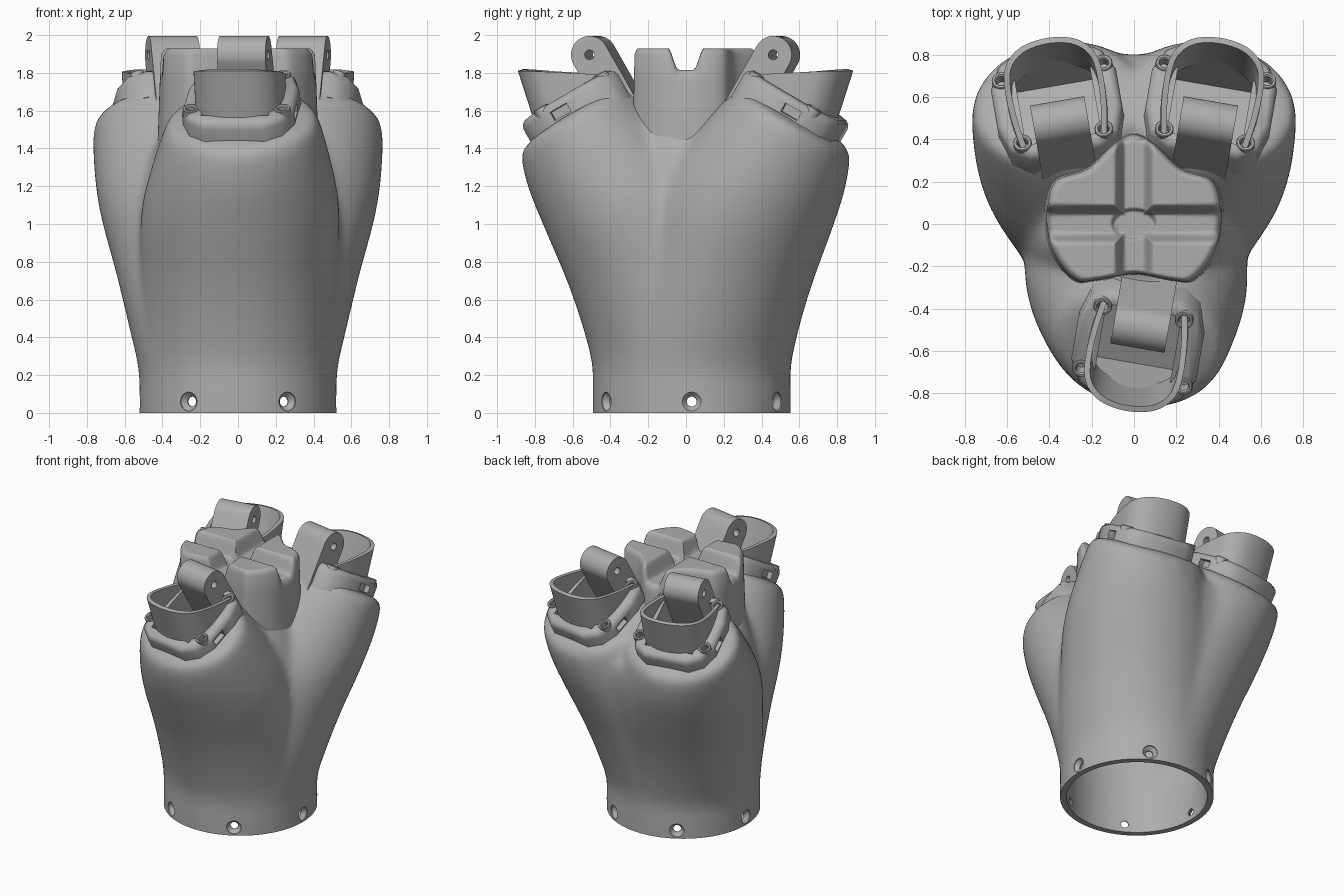
import bpy, bmesh, math
from mathutils import Vector, Matrix

cube = bpy.data.objects.get("Cube")
if cube:
    bpy.data.objects.remove(cube, do_unlink=True)

grey = bpy.data.materials.new("matte grey")
grey.use_nodes = True
COLOUR = (0.42, 0.42, 0.42, 1)
grey.diffuse_color = COLOUR
grey.node_tree.nodes["Principled BSDF"].inputs["Base Color"].default_value = COLOUR


def loft(name, rings, matrix=Matrix(), wrap=False):
    """Skin equal-length closed rings; cap the ends unless the rings wrap."""
    bm = bmesh.new()
    rows = [[bm.verts.new(matrix @ Vector(p)) for p in ring] for ring in rings]
    n = len(rows[0])
    pairs = list(zip(rows, rows[1:])) + ([(rows[-1], rows[0])] if wrap else [])
    for a, b in pairs:
        for i in range(n):
            j = (i + 1) % n
            bm.faces.new((a[i], a[j], b[j], b[i]))
    if not wrap:
        bm.faces.new(rows[0])
        bm.faces.new(rows[-1])
    bmesh.ops.recalc_face_normals(bm, faces=bm.faces)
    mesh = bpy.data.meshes.new(name)
    bm.to_mesh(mesh)
    bm.free()
    mesh.materials.append(grey)
    obj = bpy.data.objects.new(name, mesh)
    bpy.context.collection.objects.link(obj)
    return obj


def lathe(name, profile, matrix=Matrix(), wrap=False, n=32):
    angles = [math.tau * i / n for i in range(n)]
    rings = [[(r * math.cos(a), r * math.sin(a), z) for a in angles] for r, z in profile]
    return loft(name, rings, matrix, wrap)


def prism(name, outline, levels, matrix=Matrix()):
    """Extrude an outline through (height, scale) levels."""
    return loft(name, [[(x * s, y * s, z) for x, y in outline] for z, s in levels], matrix)


def box(name, x, y, z, matrix=Matrix()):
    outline = [(x[0], y[0]), (x[1], y[0]), (x[1], y[1]), (x[0], y[1])]
    return prism(name, outline, [(z[0], 1), (z[1], 1)], matrix)


def spline(points, steps, closed=False):
    """Catmull-Rom curve through tuples of any length."""
    n, out = len(points), []
    for i in range(n if closed else n - 1):
        ids = [(i + k) % n if closed else min(max(i + k, 0), n - 1) for k in (-1, 0, 1, 2)]
        quad = [points[k] for k in ids]
        for s in range(steps):
            t = s / steps
            out.append(tuple(b + t / 2 * (c - a + t * (2 * a - 5 * b + 4 * c - d
                             + t * (3 * (b - c) + d - a))) for a, b, c, d in zip(*quad)))
    return out if closed else out + [tuple(points[-1])]


def mirrored(half):
    return half + [(-x, y) for x, y in reversed(half) if abs(x) > 1e-6]


def activate(obj):
    bpy.ops.object.select_all(action='DESELECT')
    obj.select_set(True)
    bpy.context.view_layer.objects.active = obj


def join(parts):
    activate(parts[0])
    for part in parts:
        part.select_set(True)
    bpy.ops.object.join()
    return parts[0]


def finish(obj, cutters=(), angle=35):
    """Cut, apply the modifiers and shade."""
    for cutter in cutters:
        cutter.hide_render = True
        mod = obj.modifiers.new("cut", 'BOOLEAN')
        mod.operation, mod.solver, mod.object = 'DIFFERENCE', 'EXACT', cutter
    activate(obj)
    bpy.ops.object.convert(target='MESH')
    bpy.ops.object.shade_smooth_by_angle(angle=math.radians(angle))


BASE = Vector((0, 0.03, 0))
TILT = math.radians(30)
# seat of each finger: position and horizontal outward direction
SEATS = [("front", Vector((0.02, -0.565, 0)), Vector((-0.17, -0.98, 0))),
         ("back_right", Vector((-0.36, 0.56, 0)), Vector((-0.17, 0.98, 0))),
         ("back_left", Vector((0.36, 0.56, 0)), Vector((0.17, 0.98, 0)))]
# webs between the lobes: position, outward direction, height, width
WEBS = [(Vector((0, 0.5, 0)), Vector((0, 1, 0)), 0.97, 0.95),
        (Vector((0.12, -0.05, 0)), Vector((1, 0, 0)), 1.07, 0.55),
        (Vector((-0.12, -0.05, 0)), Vector((-1, 0, 0)), 1.07, 0.55)]

# lobe sections: travel to seat, height, outward radius, side radius, tilt
SECTIONS = [(0, -0.15, 0.523, 0.523, 0), (0, 0.2, 0.523, 0.523, 0), (0.07, 0.42, 0.52, 0.525, 2),
            (0.25, 0.74, 0.51, 0.525, 6), (0.5, 1.08, 0.49, 0.525, 13),
            (0.78, 1.336, 0.425, 0.47, 21), (1, 1.53, 0.35, 0.405, 30),
            (1, 1.57, 0.31, 0.36, 30), (1, 1.585, 0.25, 0.3, 30)]


def lobe(seat, out, height=1.0, width=1.0, sections=SECTIONS, inset=0.0):
    rings = []
    for f, z, ro, rs, tilt in spline(sections, 5):
        a = math.radians(tilt)
        t = out * math.cos(a) - Vector((0, 0, math.sin(a)))
        side = Vector((-out.y, out.x, 0))
        h = z if z < 0.3 else 0.3 + (z - 0.3) * height
        rs *= 1 - (1 - width) * f
        c = BASE.lerp(seat, f) + Vector((0, 0, h))
        c.x = seat.x * max(f, 0) ** 0.8
        rings.append([c + t * (ro - inset) * math.cos(u) + side * (rs - inset) * math.sin(u)
                      for u in (math.tau * k / 64 for k in range(64))])
    return loft("palm_body", rings)


def fused(**options):
    """Three lobes and their webs as one smooth skin."""
    parts = [lobe(p, d.normalized(), **options) for _, p, d in SEATS]
    parts += [lobe(*web, **options) for web in WEBS]
    skin = join(parts)
    remesh = skin.modifiers.new("fuse", 'REMESH')
    remesh.mode, remesh.voxel_size = 'VOXEL', 0.024
    soften = skin.modifiers.new("soften", 'SMOOTH')
    soften.factor, soften.iterations = 0.5, 16
    return skin


# palm body, its hollow, flat foot and wrist bore
body = fused()
cavity = fused(sections=SECTIONS[1:6], inset=0.05)
cavity.name = "cavity_cutter"
centre = Matrix.Translation(BASE)
body_cutters = [cavity, box("foot_cutter", (-1, 1), (-1, 1), (-0.5, 0)),
                lathe("bore_cutter", [(0.48, -0.1), (0.48, 0.31)], centre, n=64)]
cutters = []

# six countersunk screw holes around the wrist
holes = []
for k in range(6):
    m = (Matrix.Translation(BASE + Vector((0, 0, 0.06))) @ Matrix.Rotation(k * math.tau / 6, 4, 'Z')
         @ Matrix.Rotation(math.pi / 2, 4, 'Y'))
    holes.append(lathe("drill", [(0.026, 0.4), (0.026, 0.488), (0.05, 0.515), (0.05, 0.6)], m))

# finger sockets
PLATE = mirrored([(0.16, 0.27), (0.25, 0.21), (0.3, 0.1), (0.3, -0.12), (0.26, -0.25), (0.17, -0.31)])
SLEEVE = mirrored([(0.19, -0.25), (0.215, -0.1), (0.22, 0.05), (0.195, 0.14), (0.12, 0.2), (0, 0.22)])
for label, seat, out in SEATS:
    out = out.normalized()
    up = out * math.sin(TILT) + Vector((0, 0, math.cos(TILT)))
    along = out * math.cos(TILT) - Vector((0, 0, math.sin(TILT)))
    frame = Matrix((along.cross(up), along, up)).transposed().to_4x4()
    frame.translation = seat + Vector((0, 0, 1.57))

    # base plate with opening, side slots and screw bores
    pocket = box("pocket_cutter", (-0.18, 0.18), (-0.25, 0.19), (-0.14, 0.4), frame)
    cuts = []
    screws = [(sx * x, y) for sx in (-1, 1) for x, y in ((0.195, -0.235), (0.245, 0.12))]
    for sx in (-1, 1):
        cuts.append(box("slot_cutter", sorted((sx * 0.26, sx * 0.4)), (-0.02, 0.08), (0.02, 0.07), frame))
    for x, y in screws:
        at = frame @ Matrix.Translation((x, y, 0))
        cuts.append(lathe("bore", [(0.026, 0.06), (0.026, 0.25)], at))
        boss = lathe(label + "_screw_boss", [(0.024, 0.07), (0.044, 0.07), (0.044, 0.118),
                     (0.04, 0.123), (0.03, 0.123), (0.024, 0.115)], at, True)
        finish(boss)
    plate = prism(label + "_socket_plate", PLATE,
                  [(-0.06, 1), (0.075, 1), (0.1, 0.97), (0.115, 0.9)], frame)
    finish(plate, [pocket] + cuts, 40)
    holes.append(pocket)
    cutters += cuts

    # U-shaped sleeve with a sloping rim
    rows = [[], []]
    bm = bmesh.new()
    for x, y in spline(SLEEVE, 6):
        top = 0.27 + 0.577 * (y - 0.05)
        rows[0].append(bm.verts.new(frame @ Vector((x, y, 0.02))))
        rows[1].append(bm.verts.new(frame @ Vector((x, y - 0.2 * top, top))))
    low, high = rows
    for i in range(len(low) - 1):
        bm.faces.new((low[i], low[i + 1], high[i + 1], high[i]))
    mesh = bpy.data.meshes.new(label + "_sleeve")
    bm.to_mesh(mesh)
    bm.free()
    mesh.materials.append(grey)
    sleeve = bpy.data.objects.new(label + "_sleeve", mesh)
    bpy.context.collection.objects.link(sleeve)
    wall = sleeve.modifiers.new("wall", 'SOLIDIFY')
    wall.thickness, wall.offset = 0.028, 0
    finish(sleeve)

    # hinge knuckle: rounded tab with a pin hole
    hy, hz, hr = -0.23, 0.243, 0.1
    arc = [math.pi * k / 20 for k in range(21)]
    tab = [(hy + hr * math.cos(a), hz + hr * math.sin(a)) for a in arc]
    tab += [(hy - hr, -0.1), (hy + hr, -0.1)]
    knuckle = loft(label + "_hinge_knuckle", [[(x, y, z) for y, z in tab] for x in (-0.13, 0.13)], frame)
    pin = lathe("pin_cutter", [(0.026, -0.3), (0.026, 0.3)], frame
                @ Matrix.Translation((0, hy, hz)) @ Matrix.Rotation(math.pi / 2, 4, 'Y'))
    finish(knuckle, [pin])
    cutters.append(pin)

body_cutters.append(join(holes))
finish(body, body_cutters)
for o in cutters + body_cutters:
    bpy.data.objects.remove(o, do_unlink=True)


# centre pad: shaped column with crossed grooves and a dished middle
def groove(u):
    t = min(max((0.095 - abs(u)) / 0.055, 0), 1)
    return t * t * (3 - 2 * t)


def pad_height(x, y, k):
    dish = min(1, max(0, 3 - 3 * (x / 0.11) ** 2 - 3 * (y / 0.075) ** 2))
    rim = max(0, (k - 0.9) / 0.1)
    return 1.93 - 0.115 * max(groove(x), groove(y)) - 0.03 * dish - 0.035 * rim ** 3


PAD = mirrored([(0, 0.42), (0.1, 0.37), (0.22, 0.26), (0.37, 0.2), (0.41, 0.05),
                (0.38, -0.13), (0.28, -0.26), (0.18, -0.265), (0, -0.235)])
outline = spline(PAD, 12, True)
pad_rings = [[(x * 1.04, y * 1.04, 1.4) for x, y in outline],
             [(x * 1.01, y * 1.01, 1.75) for x, y in outline]]
STEPS = 60
for step in range(STEPS, 0, -1):
    k = step / STEPS
    pad_rings.append([(x * k, y * k, pad_height(x * k, y * k, k)) for x, y in outline])
finish(loft("centre_pad", pad_rings), angle=75)
